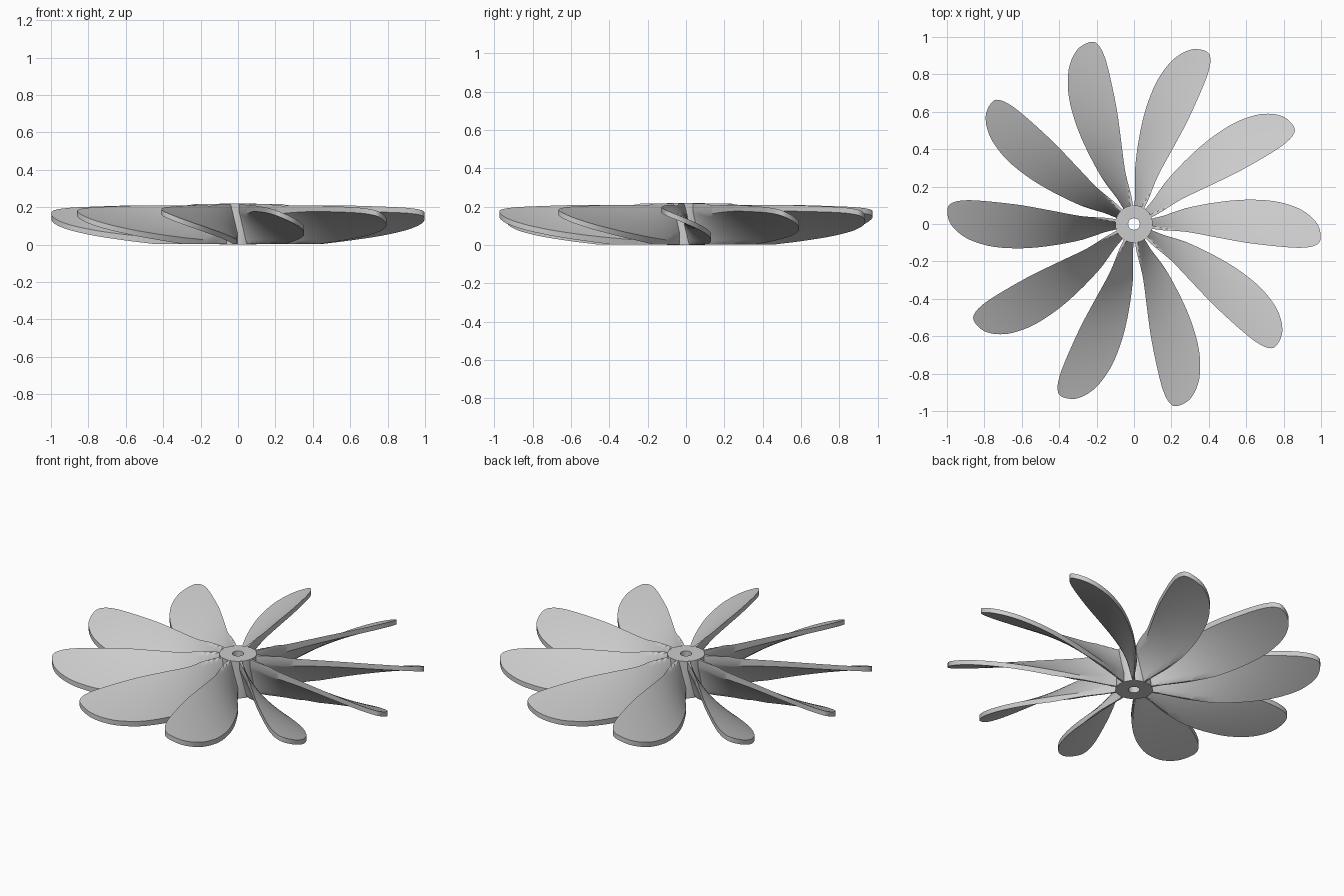
import bpy, bmesh, math
from mathutils import Vector

if "Cube" in bpy.data.objects:
    bpy.data.objects.remove(bpy.data.objects["Cube"])

BLADES, HEIGHT, THICK, PITCH = 10, 0.22, 0.026, 0.41
CHORD, SUB = 12, 4

# blade plan outline: distance from axis, trailing edge, leading edge
PLAN = [(0.07, -0.018, 0.02), (0.1, -0.026, 0.03), (0.16, -0.034, 0.045),
        (0.22, -0.037, 0.066), (0.3, -0.045, 0.09), (0.45, -0.073, 0.117),
        (0.6, -0.1, 0.13), (0.75, -0.118, 0.122), (0.87, -0.127, 0.088),
        (0.94, -0.123, 0.045), (0.98, -0.109, 0.0), (0.994, -0.093, -0.035),
        (0.998, -0.075, -0.06)]


def smooth(points, n):
    """Catmull-Rom resampling of a list of points."""
    p = [Vector(q) for q in points]
    p = [2 * p[0] - p[1]] + p + [2 * p[-1] - p[-2]]
    out = []
    for i in range(1, len(p) - 2):
        a, b, c, d = p[i - 1:i + 3]
        for k in range(n):
            t = k / n
            out.append(0.5 * (2 * b + (c - a) * t + (2 * a - 5 * b + 4 * c - d) * t * t
                              + (3 * b - a - 3 * c + d) * t ** 3))
    return out + [p[-2]]


def finish(bm, name):
    bmesh.ops.recalc_face_normals(bm, faces=bm.faces[:])
    me = bpy.data.meshes.new(name)
    bm.to_mesh(me)
    bm.free()
    ob = bpy.data.objects.new(name, me)
    bpy.context.collection.objects.link(ob)
    bpy.ops.object.select_all(action='DESELECT')
    ob.select_set(True)
    bpy.context.view_layer.objects.active = ob
    bpy.ops.object.shade_smooth_by_angle(angle=math.radians(35))
    return ob


# helical blade: each section is a closed loop, upper skin then lower skin
bm = bmesh.new()
rows = []
for x, lo, hi in smooth(PLAN, SUB):
    upper, lower = [], []
    for j in range(CHORD + 1):
        y = lo + (hi - lo) * j / CHORD
        z = 0.125 - PITCH * math.atan2(y, x)
        half = 0.5 * THICK * math.hypot(1, PITCH / math.hypot(x, y))
        upper.append(bm.verts.new((x, y, min(HEIGHT - 0.002, z + half))))
        lower.append(bm.verts.new((x, y, max(0.002, z - half))))
    rows.append(upper + lower[::-1])
for a, b in zip(rows, rows[1:]):
    n = len(a)
    for j in range(n):
        k = (j + 1) % n
        bm.faces.new((a[j], a[k], b[k], b[j]))
for row in (rows[0], rows[-1]):
    for j in range(CHORD):
        bm.faces.new((row[j], row[j + 1], row[-2 - j], row[-1 - j]))
blade = finish(bm, "blade_1")

# remaining blades around the axis
for i in range(1, BLADES):
    ob = blade.copy()
    ob.name = f"blade_{i + 1}"
    ob.rotation_euler.z = i * math.tau / BLADES
    bpy.context.collection.objects.link(ob)

# hub with through bore
bm = bmesh.new()
SIDES = 64
rings = [[bm.verts.new((r * math.cos(math.tau * i / SIDES), r * math.sin(math.tau * i / SIDES), z))
          for i in range(SIDES)]
         for r, z in ((0.1, 0), (0.1, HEIGHT), (0.031, HEIGHT), (0.031, 0))]
for k in range(4):
    a, b = rings[k], rings[(k + 1) % 4]
    for i in range(SIDES):
        j = (i + 1) % SIDES
        bm.faces.new((a[i], a[j], b[j], b[i]))
finish(bm, "hub")
